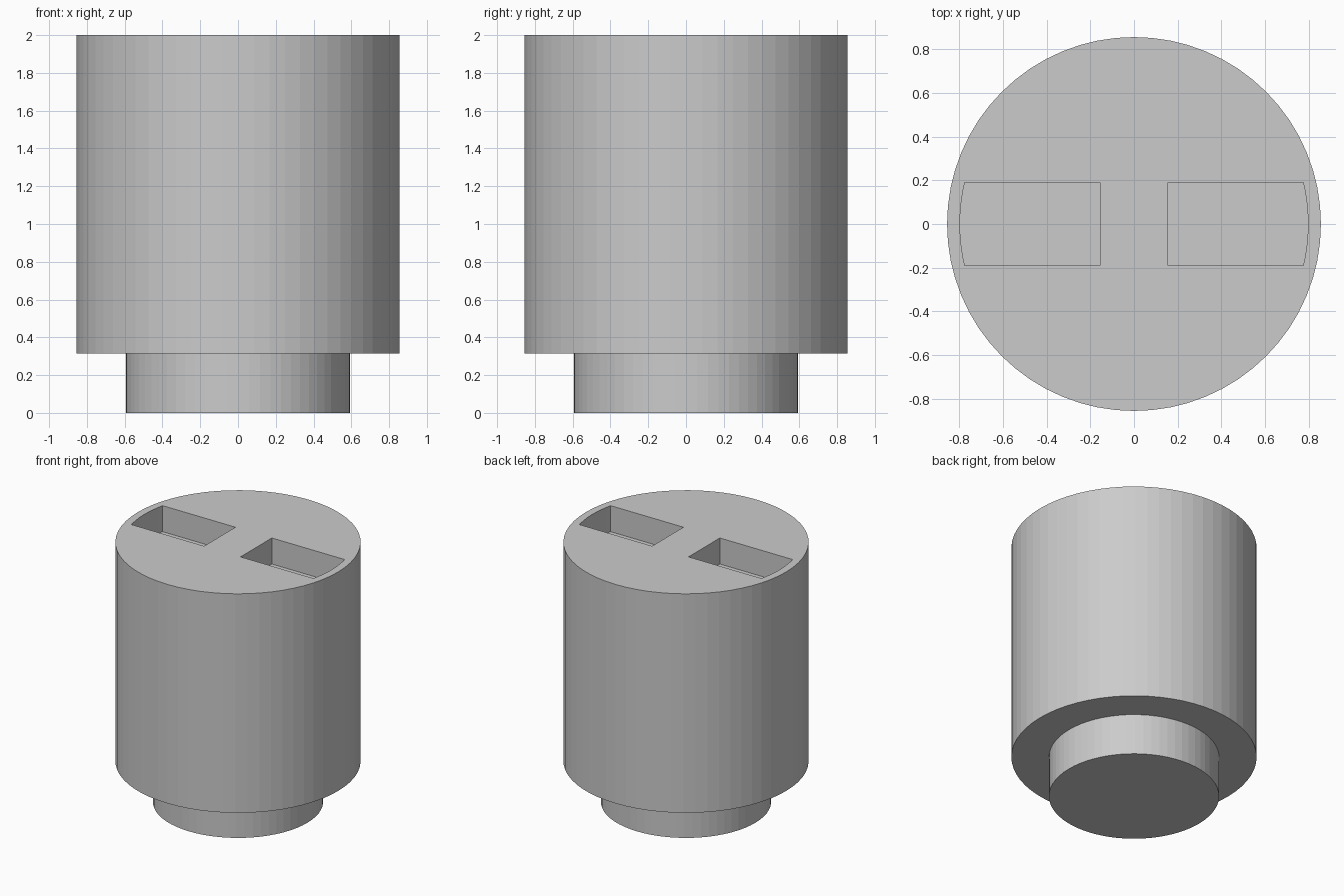
import bpy, bmesh, math

if "Cube" in bpy.data.objects:
    bpy.data.objects.remove(bpy.data.objects["Cube"])

SIDES = 64
BODY_R, STEM_R = 0.855, 0.593
STEP_Z, TOP_Z = 0.315, 2.0
POCKET_R, POCKET_IN, POCKET_HALF, POCKET_DEPTH = 0.797, 0.155, 0.19, 0.20


def extrude(name, outline, z0, z1):
    """Solid prism from a counter-clockwise outline."""
    bm = bmesh.new()
    low = [bm.verts.new((x, y, z0)) for x, y in outline]
    high = [bm.verts.new((x, y, z1)) for x, y in outline]
    n = len(outline)
    bm.faces.new(low[::-1])
    bm.faces.new(high)
    for i in range(n):
        j = (i + 1) % n
        bm.faces.new((low[i], low[j], high[j], high[i]))
    return finish(name, bm)


def finish(name, bm):
    mesh = bpy.data.meshes.new(name)
    bm.normal_update()
    bm.to_mesh(mesh)
    bm.free()
    obj = bpy.data.objects.new(name, mesh)
    bpy.context.collection.objects.link(obj)
    return obj


# Stepped round body: narrow stem below, wide drum above
bm = bmesh.new()
rings = []
for r, z in [(STEM_R, 0), (STEM_R, STEP_Z), (BODY_R, STEP_Z), (BODY_R, TOP_Z)]:
    rings.append([bm.verts.new((r * math.cos(2 * math.pi * i / SIDES),
                                r * math.sin(2 * math.pi * i / SIDES), z))
                  for i in range(SIDES)])
for a, b in zip(rings, rings[1:]):
    for i in range(SIDES):
        j = (i + 1) % SIDES
        bm.faces.new((a[i], a[j], b[j], b[i]))
bm.faces.new(rings[0][::-1])
bm.faces.new(rings[-1])
body = finish("stepped_body", bm)

# Two slots in the top, each with a rounded outer end
end = math.asin(POCKET_HALF / POCKET_R)
step = 2 * math.pi / SIDES
angles = [-end, -2 * step, -step, 0, step, 2 * step, end]
outline = [(POCKET_IN, POCKET_HALF), (POCKET_IN, -POCKET_HALF)]
outline += [(POCKET_R * math.cos(a), POCKET_R * math.sin(a)) for a in angles]

for side, s in (("right", 1), ("left", -1)):
    turned = [(s * x, s * y) for x, y in outline]
    cutter = extrude(side + "_slot_cutter", turned, TOP_Z - POCKET_DEPTH, TOP_Z + 0.1)
    cutter.hide_render = True
    cutter.hide_set(True)
    mod = body.modifiers.new(side + "_slot", 'BOOLEAN')
    mod.operation = 'DIFFERENCE'
    mod.solver = 'EXACT'
    mod.object = cutter
